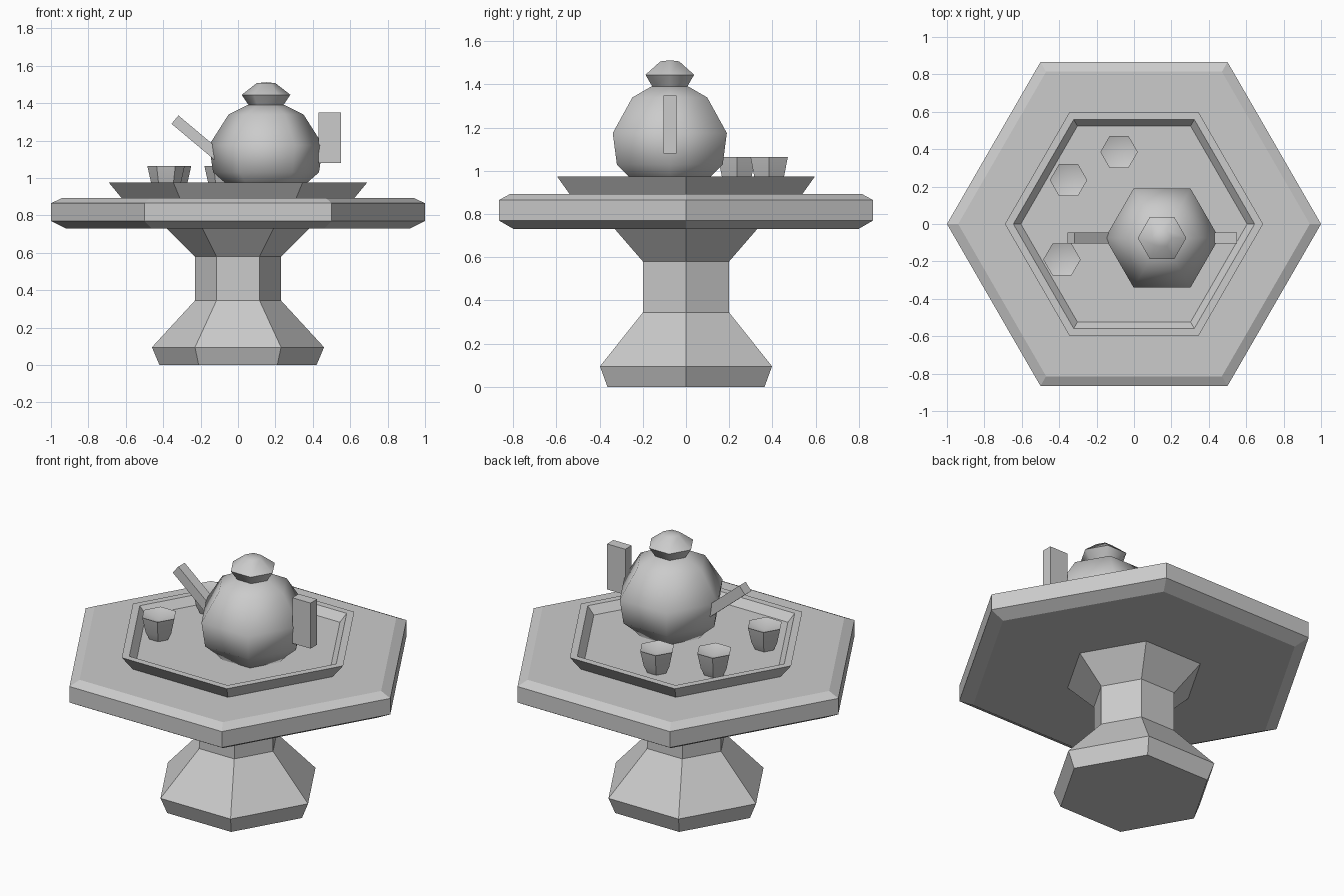
import bpy, bmesh, math
from mathutils import Vector, Matrix

cube = bpy.data.objects.get("Cube")
if cube:
    bpy.data.objects.remove(cube, do_unlink=True)

SIDES = 6

grey = bpy.data.materials.new("plain_grey")
grey.use_nodes = True
colour = (0.6, 0.6, 0.6, 1)
grey.diffuse_color = colour
bsdf = next(n for n in grey.node_tree.nodes if n.type == 'BSDF_PRINCIPLED')
bsdf.inputs["Base Color"].default_value = colour


def finish(name, bm, smooth_angle=None):
    """Turn a bmesh into a named grey object."""
    bmesh.ops.recalc_face_normals(bm, faces=bm.faces)
    mesh = bpy.data.meshes.new(name)
    bm.to_mesh(mesh)
    bm.free()
    mesh.materials.append(grey)
    obj = bpy.data.objects.new(name, mesh)
    bpy.context.collection.objects.link(obj)
    if smooth_angle:
        bpy.ops.object.select_all(action='DESELECT')
        obj.select_set(True)
        bpy.context.view_layer.objects.active = obj
        bpy.ops.object.shade_smooth_by_angle(angle=math.radians(smooth_angle))
    return obj


def lathe(name, profile, centre=(0, 0), smooth_angle=None):
    """Six-sided solid from (radius, z) points; radius 0 makes a tip."""
    bm = bmesh.new()
    rings = []
    for r, z in profile:
        count = SIDES if r > 0 else 1
        rings.append([bm.verts.new((centre[0] + r * math.cos(math.tau * i / SIDES),
                                    centre[1] + r * math.sin(math.tau * i / SIDES), z))
                      for i in range(count)])
    for low, high in zip(rings, rings[1:]):
        for i in range(SIDES):
            j = (i + 1) % SIDES
            if len(high) == 1:
                bm.faces.new((low[i], low[j], high[0]))
            else:
                bm.faces.new((low[i], low[j], high[j], high[i]))
    for ring in (rings[0], rings[-1]):
        if len(ring) > 1:
            bm.faces.new(ring)
    return finish(name, bm, smooth_angle)


def box(name, centre, size, tilt=0):
    """Box turned about the y axis by tilt degrees."""
    bm = bmesh.new()
    bmesh.ops.create_cube(bm, size=1)
    turn = Matrix.Rotation(math.radians(tilt), 4, 'Y')
    bm.transform(Matrix.Translation(centre) @ turn @ Matrix.Diagonal((*size, 1)))
    return finish(name, bm)


# Table
lathe("pedestal", [(0.42, 0), (0.46, 0.095), (0.23, 0.345), (0.23, 0.58), (0.385, 0.735)])
lathe("table_top", [(0.92, 0.73), (1, 0.77), (1, 0.865), (0.94, 0.893)])

# Serving tray with a sunken floor
FLOOR = 0.93
lathe("tray", [(0.62, 0.89), (0.69, 0.975), (0.645, 0.975), (0.605, FLOOR)])

# Teapot
POT = (0.15, -0.075)
lathe("teapot_body", [(0.18, FLOOR), (0.22, 0.975), (0.283, 1.03), (0.305, 1.175),
                      (0.2, 1.34), (0.1, 1.39)], POT, 70)
lathe("teapot_lid", [(0.09, 1.385), (0.13, 1.445), (0.05, 1.507), (0, 1.512)], POT, 58)
box("teapot_handle", (0.49, POT[1], 1.215), (0.12, 0.06, 0.27))

# Spout runs from its open tip down into the body
TILT, LENGTH = 40, 0.36
slope = math.radians(TILT)
tip = Vector((-0.337, POT[1], 1.312))
middle = tip + Vector((math.cos(slope), 0, -math.sin(slope))) * LENGTH / 2
box("teapot_spout", middle, (LENGTH, 0.06, 0.058), TILT)

# Cups with shallow hollows
for n, spot in enumerate([(-0.35, 0.235), (-0.08, 0.385), (-0.385, -0.19)], 1):
    lathe(f"cup_{n}", [(0.058, FLOOR), (0.08, 0.975), (0.1, 1.065), (0, 1.03)], spot, 30)
